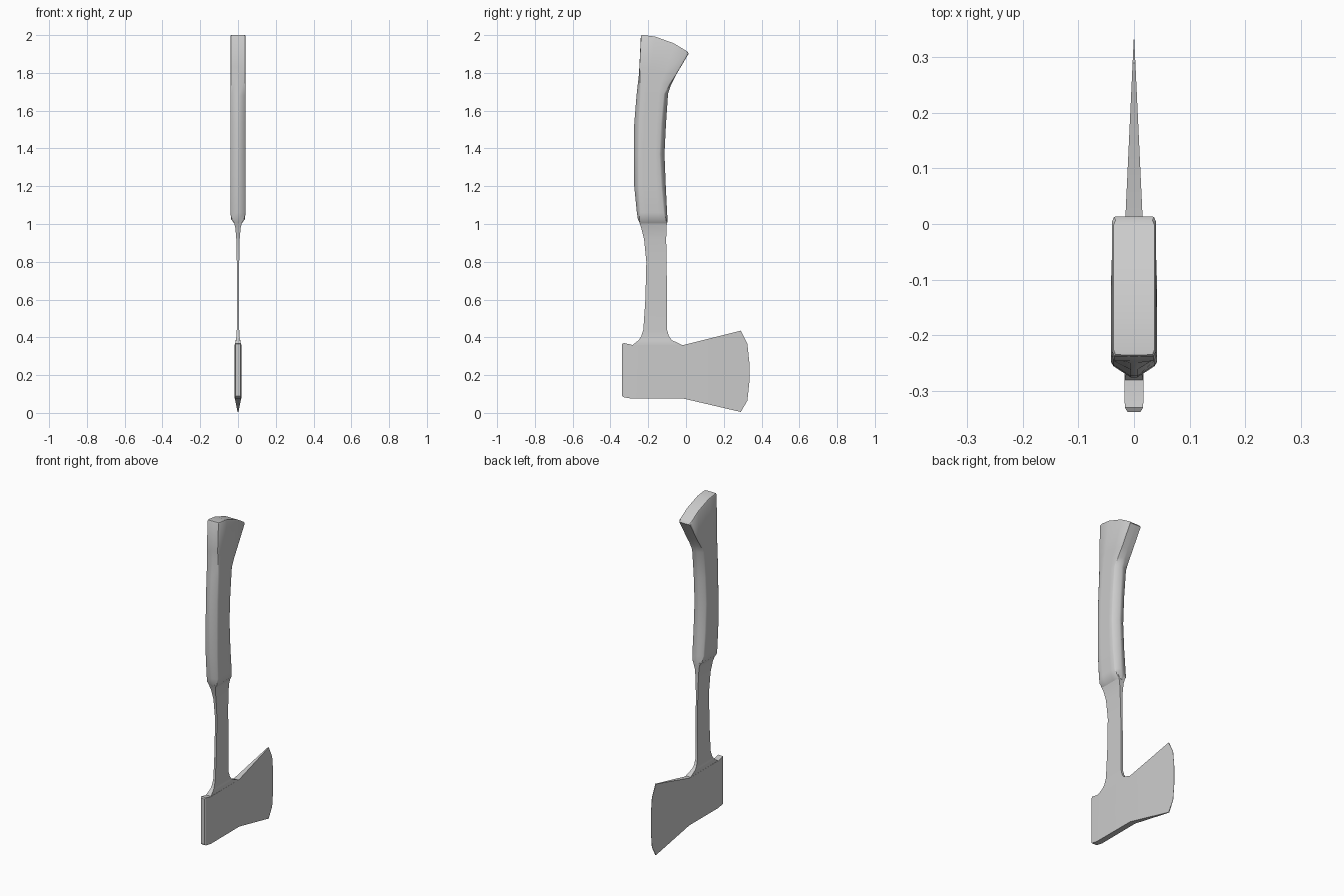
import bpy, bmesh, math
from mathutils import Vector

cube = bpy.data.objects.get("Cube")
if cube:
    bpy.data.objects.remove(cube)

grey = bpy.data.materials.new("light_grey")
grey.use_nodes = True
colour = (0.6, 0.6, 0.6, 1)
grey.diffuse_color = colour
grey.node_tree.nodes["Principled BSDF"].inputs["Base Color"].default_value = colour


def loft(name, rings, angle):
    """Skin a list of closed, mirrored sections and cap both ends."""
    bm = bmesh.new()
    loops = [[bm.verts.new(p) for p in ring] for ring in rings]
    n = len(loops[0])
    for a, b in zip(loops, loops[1:]):
        for i in range(n):
            j = (i + 1) % n
            bm.faces.new((a[i], a[j], b[j], b[i]))
    bm.faces.new(loops[0])
    # The last cap is built in strips so that it may be curved
    end = loops[-1]
    for i in range(n // 2 - 1):
        bm.faces.new((end[i], end[i + 1], end[n - 2 - i], end[n - 1 - i]))
    bmesh.ops.recalc_face_normals(bm, faces=bm.faces)
    mesh = bpy.data.meshes.new(name)
    bm.to_mesh(mesh)
    bm.free()
    mesh.materials.append(grey)
    obj = bpy.data.objects.new(name, mesh)
    bpy.context.collection.objects.link(obj)
    bpy.ops.object.select_all(action='DESELECT')
    obj.select_set(True)
    bpy.context.view_layer.objects.active = obj
    bpy.ops.object.shade_smooth_by_angle(angle=math.radians(angle))


def mirrored(right):
    """Complete a half section with its mirror image."""
    return right + [Vector((-p.x, p.y, p.z)) for p in reversed(right)]


# Axe head: sections along y as (y, bottom, top, half thickness)
head = [(-0.338, 0.09, 0.365, 0.012), (-0.33, 0.083, 0.37, 0.0165),
        (-0.285, 0.075, 0.36, 0.0175), (-0.01, 0.075, 0.36, 0.0165),
        (0.29, 0.005, 0.435, 0.0025), (0.325, 0.065, 0.365, 0.0008),
        (0.335, 0.16, 0.27, 0.0003)]
loft("axe_head", [mirrored([Vector((h, y, lo)), Vector((h, y, hi))])
                  for y, lo, hi, h in head], 25)

# Thin shaft flaring into head and grip: (z, front, back, half thickness)
shaft = [(0.35, -0.285, -0.01, 0.016), (0.362, -0.28, -0.025, 0.016),
         (0.385, -0.25, -0.075, 0.011), (0.405, -0.237, -0.09, 0.0085),
         (0.44, -0.226, -0.1, 0.0065), (0.6, -0.215, -0.1, 0.0065),
         (0.8, -0.21, -0.103, 0.0065), (0.92, -0.222, -0.105, 0.009),
         (0.98, -0.237, -0.103, 0.014), (1.02, -0.25, -0.1, 0.024)]
loft("shaft", [mirrored([Vector((h, f, z)), Vector((h, b, z))])
               for z, f, b, h in shaft], 30)


def grip_ring(front, zf, back, zb, half, ridge, lift=0):
    """Tilted grip section with ridged front and back edges."""
    depth = back - front
    spots = [(0.15, 0), (0.9, ridge / depth), (1, ridge / depth + 0.04),
             (1, 0.3), (1, 0.7), (1, 0.96 - ridge / depth),
             (0.9, 1 - ridge / depth), (0.15, 1)]
    return mirrored([Vector((half * s, front + depth * t,
                             zf + (zb - zf) * t + lift * 4 * t * (1 - t)))
                     for s, t in spots])


# Grip with flared butt: front y, z, back y, z, half width, ridge, top bulge
grip = [(-0.243, 1.0, -0.1, 1.0, 0.018, 0.002),
        (-0.255, 1.025, -0.098, 1.025, 0.036, 0.008),
        (-0.26, 1.06, -0.1, 1.06, 0.04, 0.012),
        (-0.274, 1.2, -0.107, 1.2, 0.041, 0.018),
        (-0.276, 1.37, -0.114, 1.37, 0.041, 0.02),
        (-0.274, 1.53, -0.106, 1.53, 0.041, 0.02),
        (-0.262, 1.68, -0.095, 1.69, 0.041, 0.016),
        (-0.25, 1.785, -0.08, 1.735, 0.041, 0.007),
        (-0.247, 1.83, -0.055, 1.785, 0.04, 0.001),
        (-0.239, 1.995, 0.014, 1.902, 0.04, 0.001, 0.022),
        (-0.236, 2.0, 0.008, 1.912, 0.037, 0.001, 0.022)]
loft("grip", [grip_ring(*r) for r in grip], 32)
